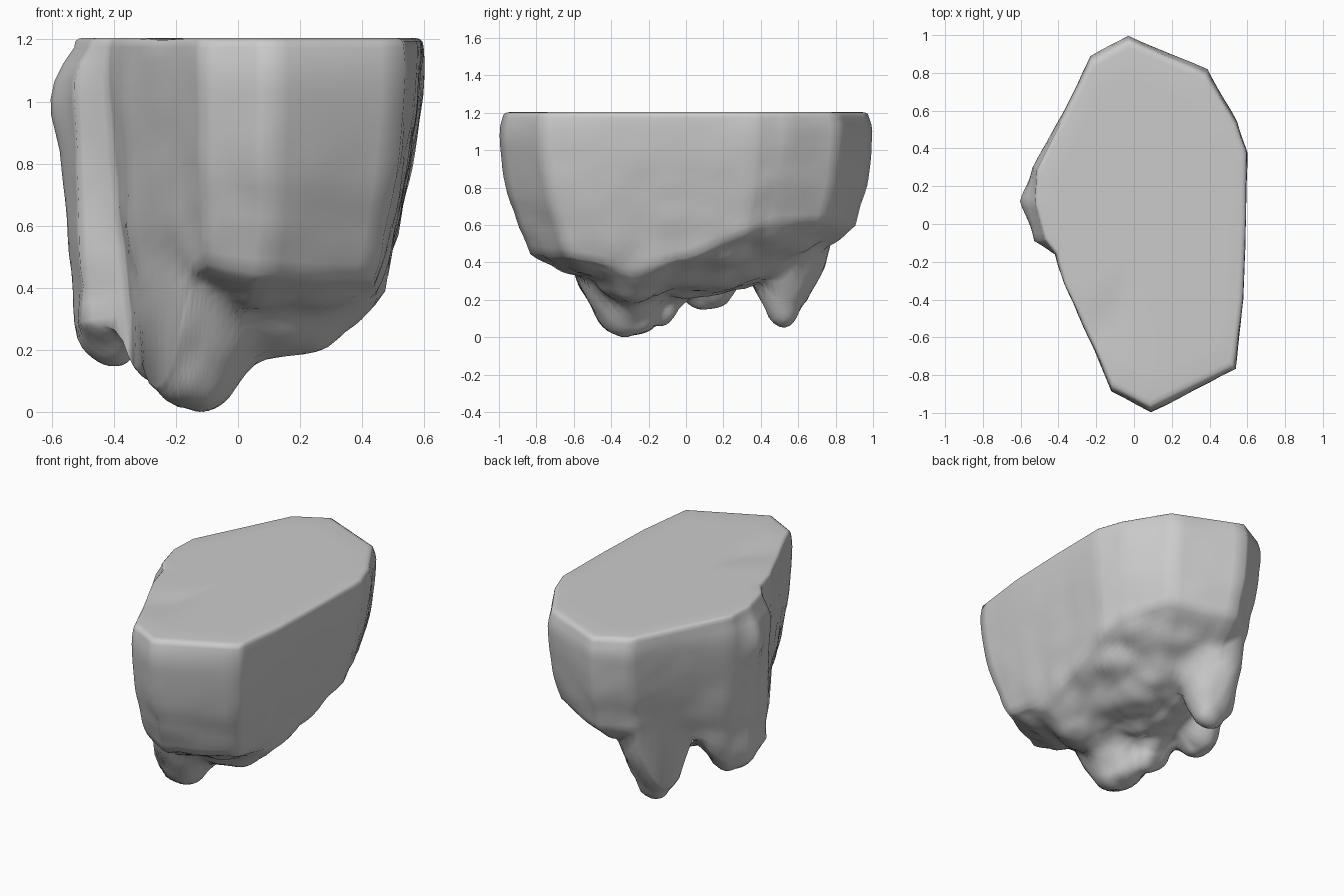
import bpy
import bmesh
import math
from mathutils import Vector, noise

cube = bpy.data.objects.get("Cube")
if cube:
    bpy.data.objects.remove(cube, do_unlink=True)

TOP = 1.21
SUBDIV = 6
CORE = Vector((-0.08, 0.0))
CORE_Z = 0.22

# Outline corners: x, y, top scale, lower rim scale, lower rim height
OUTLINE = [
    (-0.03, 1.00, 0.98, 0.91, 0.60), (0.39, 0.82, 0.98, 0.91, 0.63),
    (0.55, 0.54, 0.99, 0.87, 0.62), (0.605, 0.38, 0.99, 0.83, 0.56),
    (0.595, 0.00, 1.00, 0.79, 0.43), (0.58, -0.40, 1.00, 0.78, 0.37),
    (0.54, -0.77, 0.99, 0.82, 0.43), (0.09, -1.00, 0.98, 0.83, 0.45),
    (-0.12, -0.89, 0.98, 0.86, 0.48), (-0.22, -0.65, 0.99, 0.88, 0.42),
    (-0.37, -0.32, 1.00, 0.87, 0.34), (-0.42, -0.16, 0.99, 0.82, 0.32),
    (-0.53, -0.09, 0.90, 0.93, 0.30), (-0.58, 0.12, 0.91, 0.91, 0.29),
    (-0.54, 0.30, 0.96, 0.87, 0.37), (-0.36, 0.63, 0.98, 0.83, 0.52),
    (-0.23, 0.89, 0.98, 0.89, 0.60),
]

# Hanging lobes: tip x, y, z, then radius in x and y
LOBES = [
    (-0.14, -0.31, 0.00, 0.27, 0.27),
    (-0.22, -0.13, 0.07, 0.22, 0.22),
    (-0.15, 0.53, 0.06, 0.20, 0.19),
    (-0.39, 0.10, 0.14, 0.20, 0.28),
    (0.05, -0.28, 0.16, 0.50, 0.33),
]


def columns():
    """Outline corners with evenly spaced points between them."""
    result = []
    for i, a in enumerate(OUTLINE):
        b = OUTLINE[(i + 1) % len(OUTLINE)]
        for s in range(SUBDIV):
            result.append([p + (q - p) * s / SUBDIV for p, q in zip(a, b)])
    return result


def underside(x, y, rim_z, u):
    """Height of the rough underside, with the lobes hanging from it."""
    z = CORE_Z + (rim_z - CORE_Z) * (1 - u) ** 2
    for lx, ly, lz, rx, ry in LOBES:
        r = math.hypot((x - lx) / rx, (y - ly) / ry)
        lobe = lz + 0.3 * r * r
        blend = max(0.06 - abs(z - lobe), 0) / 0.06
        z = min(z, lobe) - blend * blend * 0.012
    return z


def top_ring(col, scale):
    x, y = col[0] * col[2] * scale, col[1] * col[2] * scale
    dip = 0.02 * math.exp(-((x + 0.12) ** 2 + (y + 0.5) ** 2) / 0.012)
    return Vector((x, y, TOP - dip))


def wall_ring(col, f):
    """The ends bulge more than the long sides."""
    x, y, top, scale, rim_z = col
    s = 1 - (1 - scale) * f ** (1.45 + 0.75 * abs(y))
    s -= (1 - top) * max(0, 1 - f / 0.16) ** 2
    z = TOP - 0.03 + (rim_z - TOP + 0.03) * f
    knob = 0.03 * math.exp(-((z - 0.98) ** 2 + (y - 0.12) ** 2) / 0.01)
    return Vector((x * s - (knob if x < 0 else 0), y * s, z))


def under_ring(col, u):
    x, y, top, scale, rim_z = col
    p = Vector((x * scale, y * scale)).lerp(CORE, u)
    return Vector((p.x, p.y, underside(p.x, p.y, rim_z, u)))


def build_rock():
    cols = columns()
    bm = bmesh.new()
    rings, rough = [], []

    def add(points, amount):
        rings.append([bm.verts.new(p) for p in points])
        rough.append(amount)

    # Flat top, rounded edge, tapering wall, underside
    for s in (0.2, 0.4, 0.6, 0.8, 0.95):
        add([top_ring(c, s) for c in cols], 0)
    for s, drop in ((0.975, 0.003), (0.993, 0.012)):
        add([top_ring(c, s) - Vector((0, 0, drop)) for c in cols], 0)
    for i in range(17):
        add([wall_ring(c, i / 16) for c in cols], 0.15 + 0.4 * (i / 16) ** 2)
    for i in range(1, 29):
        add([under_ring(c, i / 29) for c in cols], min(1, 0.55 + i / 10))

    count = len(cols)
    for a, b in zip(rings, rings[1:]):
        for i in range(count):
            j = (i + 1) % count
            bm.faces.new((a[i], a[j], b[j], b[i]))
    for ring, centre in (
        (rings[0], (0, 0, TOP)),
        (rings[-1], (CORE.x, CORE.y, underside(CORE.x, CORE.y, CORE_Z, 1))),
    ):
        hub = bm.verts.new(centre)
        for i in range(count):
            bm.faces.new((hub, ring[i], ring[(i + 1) % count]))
    bmesh.ops.recalc_face_normals(bm, faces=bm.faces)
    bm.normal_update()

    # Chipped stone relief, strongest underneath
    moves = []
    for ring, amount in zip(rings, rough):
        for v in ring:
            chip = 0.45 - noise.voronoi(v.co * 4.5)[0][0]
            grain = noise.noise(v.co * 9)
            moves.append((v, v.normal * amount * (0.05 * chip + 0.015 * grain)))
    for v, move in moves:
        v.co += move

    # Stand it on the ground
    lowest = min(v.co.z for v in bm.verts)
    bmesh.ops.translate(bm, verts=bm.verts, vec=(0, 0, -lowest))

    mesh = bpy.data.meshes.new("floating_rock")
    bm.to_mesh(mesh)
    bm.free()
    rock = bpy.data.objects.new("floating_rock", mesh)
    bpy.context.collection.objects.link(rock)
    return rock


stone = bpy.data.materials.new("stone_grey")
stone.use_nodes = True
colour = (0.6, 0.6, 0.6, 1)
stone.diffuse_color = colour
for node in stone.node_tree.nodes:
    if node.type == "BSDF_PRINCIPLED":
        node.inputs["Base Color"].default_value = colour

rock = build_rock()
rock.data.materials.append(stone)
bpy.ops.object.select_all(action="DESELECT")
rock.select_set(True)
bpy.context.view_layer.objects.active = rock
bpy.ops.object.shade_smooth_by_angle(angle=math.radians(62))
